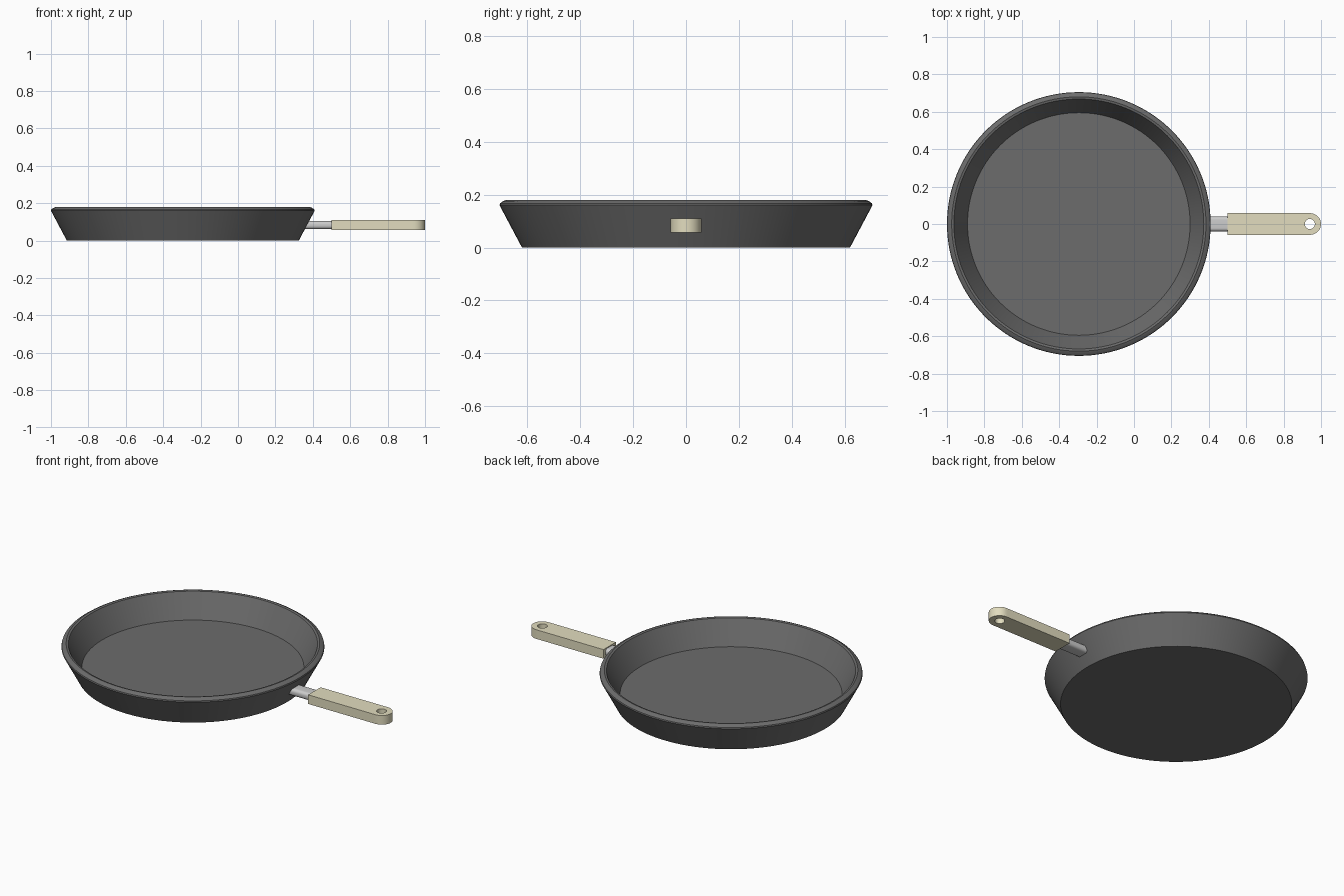
import bpy, bmesh, math

if "Cube" in bpy.data.objects:
    bpy.data.objects.remove(bpy.data.objects["Cube"])

PAN_X = -0.295
HANDLE_Z = 0.083


def material(name, color):
    m = bpy.data.materials.new(name)
    m.diffuse_color = (*color, 1)
    m.use_nodes = True
    m.node_tree.nodes["Principled BSDF"].inputs["Base Color"].default_value = m.diffuse_color
    return m


def make_object(name, bm, mat=None, angle=30):
    bmesh.ops.recalc_face_normals(bm, faces=bm.faces)
    me = bpy.data.meshes.new(name)
    bm.to_mesh(me)
    bm.free()
    ob = bpy.data.objects.new(name, me)
    bpy.context.collection.objects.link(ob)
    if mat:
        me.materials.append(mat)
    bpy.ops.object.select_all(action='DESELECT')
    ob.select_set(True)
    bpy.context.view_layer.objects.active = ob
    bpy.ops.object.shade_smooth_by_angle(angle=math.radians(angle))
    return ob


def lathe(profile, steps=128):
    """Closed solid of revolution; first and last rings are capped."""
    bm = bmesh.new()
    rings = [[bm.verts.new((r * math.cos(2 * math.pi * i / steps),
                            r * math.sin(2 * math.pi * i / steps), z))
              for i in range(steps)] for r, z in profile]
    for a, b in zip(rings, rings[1:]):
        for i in range(steps):
            j = (i + 1) % steps
            bm.faces.new((a[i], a[j], b[j], b[i]))
    bm.faces.new(rings[0])
    bm.faces.new(rings[-1])
    return bm


def bridge_rings(bm, a, b):
    n = len(a)
    for i in range(n):
        j = (i + 1) % n
        bm.faces.new((a[i], a[j], b[j], b[i]))


dark = material("dark_coating", (0.15, 0.15, 0.15))
cream = material("cream_grip", (0.76, 0.72, 0.52))

# Pan body: flared wall, softened rim, flat cooking floor
pan = make_object("pan_body", lathe([
    (0.62, 0), (0.705, 0.16), (0.703, 0.167), (0.692, 0.175), (0.68, 0.18),
    (0.668, 0.177), (0.595, 0.04)]), dark)
pan.location.x = PAN_X

# Metal shank: bar with rounded long edges, let into wall and grip
bm = bmesh.new()
hw, hh, rad = 0.04, 0.0215, 0.018
section = []
for k, (sy, sz) in enumerate([(1, 1), (-1, 1), (-1, -1), (1, -1)]):
    for s in range(7):
        t = math.pi / 2 * (k + s / 6)
        section.append((sy * (hw - rad) + rad * math.cos(t),
                        sz * (hh - rad) + rad * math.sin(t)))
ends = [[bm.verts.new((x, y, HANDLE_Z + z)) for y, z in section]
        for x in (0.345, 0.53)]
bridge_rings(bm, *ends)
for ring in ends:
    bm.faces.new(ring)
make_object("handle_shank", bm)

# Grip: flat bar with a round end and a hanging hole through it
bm = bmesh.new()
cx, gw, hole_r, n = 0.94, 0.058, 0.027, 32
z0, z1 = HANDLE_Z - 0.027, HANDLE_Z + 0.027
outer, inner = [], []
for i in range(n):
    t = 2 * math.pi * (i + 0.5) / n
    c, s = math.cos(t), math.sin(t)
    inner.append((cx + hole_r * c, hole_r * s))
    # back half collapses on a square around the hole
    outer.append((cx + 0.06 * c, gw * s) if c > 0 else
                 (cx + gw * c / max(abs(c), abs(s)), gw * s / max(abs(c), abs(s))))
layers = []
for z in (z0, z1):
    o = [bm.verts.new((x, y, z)) for x, y in outer]
    h = [bm.verts.new((x, y, z)) for x, y in inner]
    bridge_rings(bm, o, h)
    layers.append((o, h))
bridge_rings(bm, layers[0][1], layers[1][1])
bridge_rings(bm, layers[0][0], layers[1][0])
# stretch the square back edge out to the front end of the grip
for o, h in layers:
    for v in o:
        if v.co.x < cx - gw + 1e-4:
            v.co.x = 0.5
# square off the two front corners
for sy in (1, -1):
    for o, h in layers:
        v = min((v for v in o if v.co.x < 0.51), key=lambda v: -sy * v.co.y)
        v.co.y = sy * gw
make_object("handle_grip", bm, cream)
